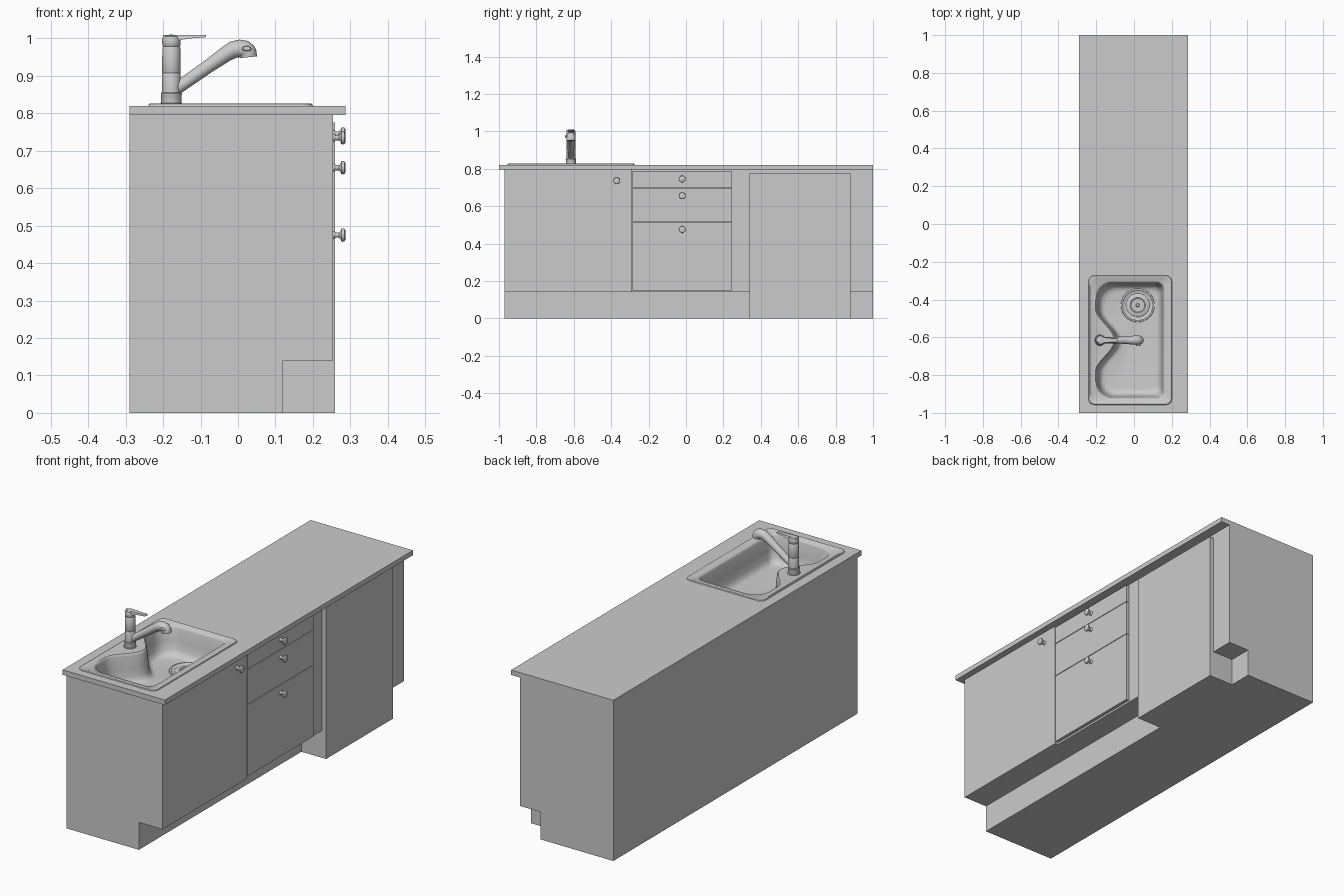
import bpy, bmesh
from math import sin, cos, pi, radians
from mathutils import Matrix, Vector

if "Cube" in bpy.data.objects:
    bpy.data.objects.remove(bpy.data.objects["Cube"])


def make(name, bm, smooth=False):
    bmesh.ops.recalc_face_normals(bm, faces=bm.faces)
    me = bpy.data.meshes.new(name)
    bm.to_mesh(me)
    bm.free()
    ob = bpy.data.objects.new(name, me)
    bpy.context.collection.objects.link(ob)
    if smooth:
        soften(ob)
    return ob


def soften(ob):
    bpy.ops.object.select_all(action='DESELECT')
    ob.select_set(True)
    bpy.context.view_layer.objects.active = ob
    bpy.ops.object.shade_smooth_by_angle(angle=radians(35))


def loft(name, rings, smooth=True, cap_start=True, cap_end=True):
    """Skin closed rings that share the same point count."""
    bm = bmesh.new()
    vs = [[bm.verts.new(p) for p in r] for r in rings]
    n = len(vs[0])
    for a, b in zip(vs, vs[1:]):
        for i in range(n):
            bm.faces.new((a[i], a[(i + 1) % n], b[(i + 1) % n], b[i]))
    if cap_start:
        bm.faces.new(vs[0])
    if cap_end:
        bm.faces.new(vs[-1])
    return make(name, bm, smooth)


def prism(name, pts, y0, y1):
    return loft(name, [[(x, y, z) for x, z in pts] for y in (y0, y1)], False)


def box(name, x0, x1, y0, y1, z0, z1):
    return prism(name, [(x0, z0), (x1, z0), (x1, z1), (x0, z1)], y0, y1)


def lathe(name, profile, origin, rot=Matrix.Identity(3), n=32):
    o = Vector(origin)
    return loft(name, [[o + rot @ Vector((r * cos(2 * pi * i / n), r * sin(2 * pi * i / n), h))
                        for i in range(n)] for r, h in profile])


def cabinet(name, front, y0, y1):
    # Side profile with toe-kick recess
    return prism(name, [(-.29, 0), (.12, 0), (.12, .14), (front, .14),
                        (front, .795), (-.29, .795)], y0, y1)


# Cabinets, dishwasher and worktop
sink_cabinet = cabinet("sink_cabinet", .254, -.97, -.292)
cabinet("main_cabinet", .237, -.292, 1)
box("dishwasher_front", .1, .259, .34, .88, 0, .775)
worktop = box("worktop", -.29, .287, -1, 1, .795, .82)

# Drawer fronts
for i, (z0, z1) in enumerate([(.15, .5135), (.5165, .6935), (.6965, .787)]):
    box(f"drawer_front_{i + 1}", .23, .254, -.286, .245, z0, z1)

# Knobs
to_x = Matrix.Rotation(pi / 2, 3, 'Y')
knob = [(.011, 0), (.010, .003), (.007, .007), (.007, .016), (.011, .02),
        (.017, .022), (.018, .026), (.017, .030), (.012, .033)]
for i, (y, z) in enumerate([(-.37, .735), (-.02, .745), (-.02, .655), (-.02, .475)]):
    lathe(f"knob_{i + 1}", knob, (.254, y, z), to_x, 20)

# Opening for the basin in the worktop and sink cabinet
cutter = box("basin_cutter", -.215, .172, -.936, -.296, .655, .9)
for ob in (worktop, sink_cabinet):
    m = ob.modifiers.new("opening", 'BOOLEAN')
    m.operation, m.object, m.solver = 'DIFFERENCE', cutter, 'EXACT'
    bpy.context.view_layer.objects.active = ob
    bpy.ops.object.modifier_apply(modifier=m.name)
bpy.data.objects.remove(cutter)


def outline(x0, x1, y0, y1, inset, z, r_left, r_right, bump=0.0):
    """Rounded rectangle whose left side can bulge inward behind the tap."""
    x0, x1, y0, y1 = x0 + inset, x1 - inset, y0 + inset, y1 - inset
    pts = []
    for cx, cy, r, a0 in ((x1 - r_right, y0 + r_right, r_right, -90),
                          (x1 - r_right, y1 - r_right, r_right, 0),
                          (x0 + r_left, y1 - r_left, r_left, 90),
                          (x0 + r_left, y0 + r_left, r_left, 180)):
        if a0 == 180:
            ya = y1 - r_left
            for k in range(1, 32):
                y = ya + (cy - ya) * k / 32
                t = min(1, abs(y + .615) / .17)
                pts.append((x0 + bump * .5 * (1 + cos(pi * t)), y, z))
        for k in range(9):
            a = radians(a0 + 90 * k / 8)
            pts.append((cx + r * cos(a), cy + r * sin(a), z))
    return pts


# Sink: raised rim, ledge and basin in one surface
rim, bowl = (-.24, .2, -.957, -.273), (-.205, .163, -.928, -.303)
rings = [outline(*rim, i, z, .03, .03)
         for i, z in ((0, .82), (.002, .825), (.006, .827), (.012, .826), (.017, .823))]
rings += [outline(*bowl, i, z, .085, .04, .1)
          for i, z in ((0, .823), (.004, .82), (.007, .812), (.014, .75),
                       (.02, .71), (.028, .692), (.04, .683), (.055, .68))]
loft("sink", rings, cap_start=False)

# Drain strainer
lathe("drain", [(.09, -.002), (.088, .004), (.08, .005), (.076, .002), (.062, .001),
                (.058, .004), (.04, .005), (.036, .002), (.01, .002), (.008, .008), (.004, .009)],
      (.02, -.43, .68), n=40)

# Tap column with base ring and cap
tx, ty = -.178, -.615
lathe("tap_body", [(.03, .82), (.03, .826), (.027, .828), (.027, .847), (.028, .849), (.028, .853),
                   (.025, .856), (.025, .906), (.024, .908), (.025, .91), (.024, .976),
                   (.022, .979), (.024, .982), (.025, .997), (.022, 1.005), (.014, 1.009),
                   (.004, 1.01)], (tx, ty, 0))

# Lever blade
blade = [(-.2, .008, .995), (-.185, .018, .993), (-.155, .017, .996),
         (-.12, .012, 1.001), (-.09, .011, 1.003), (-.085, .007, 1.004)]
loft("tap_lever", [[(x, ty - w, z), (x, ty + w, z), (x, ty + w * .8, 1.009), (x, ty - w * .8, 1.009)]
                   for x, w, z in blade])

# Spout swept in the xz plane: x, z, radius, tilt of the path
spout = [(-.178, .857, .017, 35), (-.15, .876, .017, 35), (-.08, .925, .018, 35),
         (-.03, .96, .021, 33), (-.012, .970, .023, 22), (.004, .973, .024, 0),
         (.016, .971, .025, -28), (.023, .966, .025, -55), (.026, .960, .024, -75),
         (.028, .950, .023, -84), (.028, .950, .018, -84), (.027, .955, .016, -84)]
loft("tap_spout", [[(x - r * cos(2 * pi * k / 24) * sin(radians(t)),
                     ty + r * sin(2 * pi * k / 24),
                     z + r * cos(2 * pi * k / 24) * cos(radians(t))) for k in range(24)]
                   for x, z, r, t in spout])

# Oval spray button on the spout head
button = [(1, 0), (1, .008), (.8, .011), (.3, .012)]
loft("spray_button", [[(.023 + .013 * s * cos(2 * pi * k / 20), ty - .02 - d,
                        .973 + .007 * s * sin(2 * pi * k / 20)) for k in range(20)]
                      for s, d in button])
